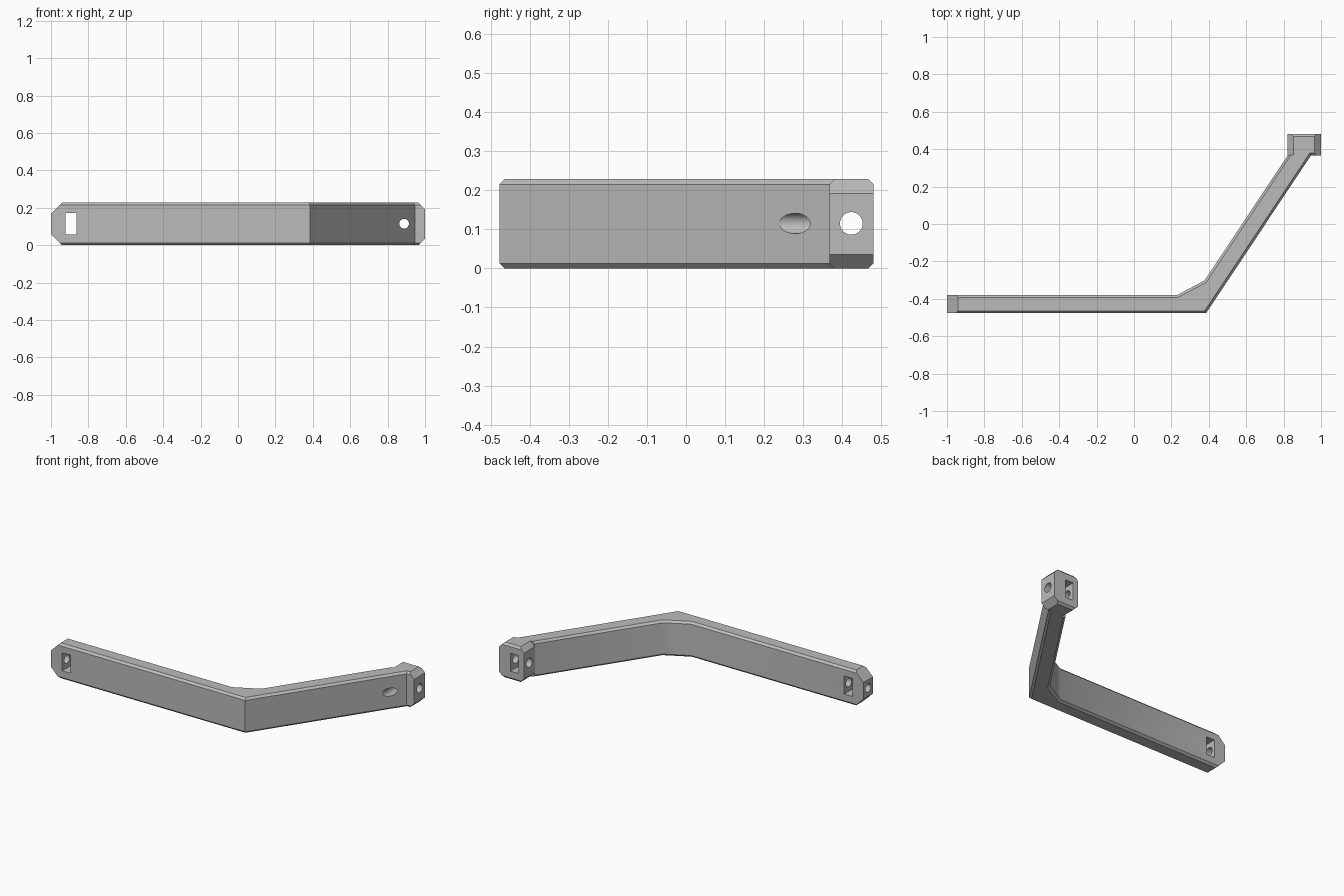
import bpy, bmesh, math
from mathutils import Vector

cube = bpy.data.objects.get("Cube")
if cube:
    bpy.data.objects.remove(cube, do_unlink=True)

HEIGHT = 0.228
MID = 0.115

grey = bpy.data.materials.new("plain grey")
grey.use_nodes = True
grey.diffuse_color = (0.5, 0.5, 0.5, 1)
grey.node_tree.nodes["Principled BSDF"].inputs["Base Color"].default_value = (0.5, 0.5, 0.5, 1)


def prism(name, profile, start, travel, chamfer=0):
    """Extrude a profile; start maps a 2D point to 3D, travel is the extrusion."""
    bm = bmesh.new()
    base = bm.faces.new([bm.verts.new(start(a, b)) for a, b in profile])
    out = bmesh.ops.extrude_face_region(bm, geom=[base], use_keep_orig=True)
    moved = [g for g in out["geom"] if isinstance(g, bmesh.types.BMVert)]
    bmesh.ops.translate(bm, verts=moved, vec=travel)
    bmesh.ops.recalc_face_normals(bm, faces=bm.faces)
    if chamfer:
        rims = [e for e in bm.edges if abs(e.verts[0].co.z - e.verts[1].co.z) < 1e-4]
        bmesh.ops.bevel(bm, geom=rims, offset=chamfer, segments=1,
                        affect='EDGES', offset_type='OFFSET')
    mesh = bpy.data.meshes.new(name)
    bm.to_mesh(mesh)
    bm.free()
    obj = bpy.data.objects.new(name, mesh)
    bpy.context.collection.objects.link(obj)
    return obj


def cut(cutter):
    """Subtract a cutter from the bar, then discard it."""
    cutter.hide_render = True
    bpy.context.view_layer.objects.active = bar
    mod = bar.modifiers.new("cut", 'BOOLEAN')
    mod.operation = 'DIFFERENCE'
    mod.solver = 'EXACT'
    mod.object = cutter
    bpy.ops.object.modifier_apply(modifier=mod.name)
    bpy.data.objects.remove(cutter, do_unlink=True)


def cut_corners(x, side, size, y0, y1, m=0.05):
    """Slope off the top and bottom corners of an end."""
    for z, up in ((HEIGHT, 1), (0, -1)):
        tri = [(x + side * m, z + up * m),
               (x + side * m, z - up * (size + m)),
               (x - side * (size + m), z + up * m)]
        cut(prism("corner_cutter", tri, lambda a, b: (a, y0, b), Vector((0, y1 - y0, 0))))


def cut_slot(x, y0, y1):
    w, h = 0.029, 0.058
    rect = [(x - w, MID - h), (x + w, MID - h), (x + w, MID + h), (x - w, MID + h)]
    cut(prism("slot_cutter", rect, lambda a, b: (a, y0, b), Vector((0, y1 - y0, 0))))


def cut_hole(start, travel, radius):
    """Round hole along x or y."""
    s = Vector(start)
    along_x = abs(travel[0]) > 0
    ring = [(radius * math.cos(t * math.tau / 32), radius * math.sin(t * math.tau / 32))
            for t in range(32)]
    place = lambda a, b: s + (Vector((0, a, b)) if along_x else Vector((a, 0, b)))
    cut(prism("hole_cutter", ring, place, Vector(travel)))


# Bent bar: long arm, angled arm and end block in one plan outline
plan = [(-1, -0.477), (0.385, -0.477), (0.947, 0.367), (1, 0.367), (1, 0.48),
        (0.822, 0.48), (0.822, 0.367), (0.377, -0.302), (0.23, -0.38), (-1, -0.38)]
bar = prism("bent_bar", plan, lambda a, b: (a, b, 0), Vector((0, 0, HEIGHT)), 0.013)
bar.data.materials.append(grey)

# Sloped ends
cut_corners(-1, -1, 0.06, -0.6, -0.3)
cut_corners(1, 1, 0.036, 0.3, 0.6)
cut_corners(0.822, -1, 0.03, 0.37, 0.6)

# Slots: through the long arm, and into the back of the block
cut_slot(-0.892, -0.6, -0.3)
cut_slot(0.888, 0.385, 0.6)

# Round holes: both ends along x, and one along y into the block slot
cut_hole((-1.1, -0.428, MID), (0.3, 0, 0), 0.028)
cut_hole((0.7, 0.423, MID), (0.4, 0, 0), 0.029)
cut_hole((0.888, 0.1, MID), (0, 0.33, 0), 0.026)

# Smooth the hole walls and inner bend, keep the chamfers crisp
bpy.ops.object.select_all(action='DESELECT')
bar.select_set(True)
bpy.context.view_layer.objects.active = bar
bpy.ops.object.shade_smooth_by_angle(angle=math.radians(30))
